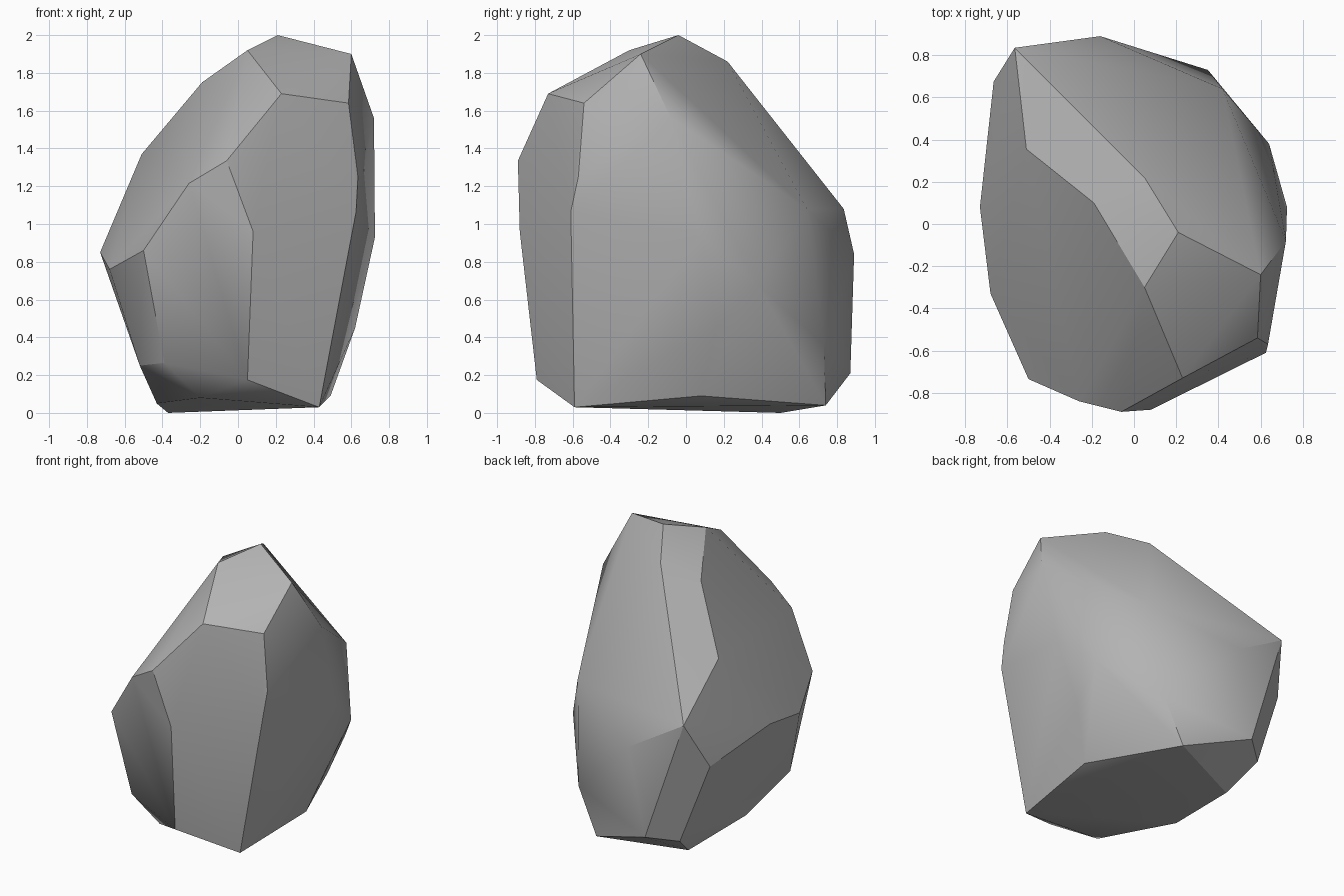
import bpy
import bmesh
from math import radians

# Remove the default object
default_cube = bpy.data.objects.get("Cube")
if default_cube:
    bpy.data.objects.remove(default_cube, do_unlink=True)


def make_material(name, colour):
    material = bpy.data.materials.new(name)
    material.use_nodes = True
    material.diffuse_color = colour
    shader = next(n for n in material.node_tree.nodes if n.type == 'BSDF_PRINCIPLED')
    shader.inputs["Base Color"].default_value = colour
    shader.inputs["Roughness"].default_value = 0.9
    return material


def carve_notch(bm, rim, depth_point):
    """Open the faces spanned by the rim and fold them inward to one point."""
    opened = [face for face in bm.faces if set(face.verts) <= set(rim)]
    bmesh.ops.delete(bm, geom=opened, context='FACES')
    inner = bm.verts.new(depth_point)
    for edge in [e for e in bm.edges if e.is_boundary]:
        bm.faces.new((*edge.verts, inner))


# Corners of the chipped boulder, in bands from the summit to the base
summit = [(.21, -.04, 2), (.05, -.3, 1.92), (.6, -.24, 1.9), (.05, .22, 1.86),
          (-.19, .1, 1.75), (.23, -.73, 1.69), (.585, -.54, 1.64), (.72, -.08, 1.56)]
shoulder = [(-.51, .355, 1.37), (-.26, -.84, 1.215), (-.565, .835, 1.08),
            (.42, .64, 1.08), (.08, -.88, .96), (.725, .08, .93)]
waist = [(-.5, -.735, .86), (-.73, .08, .85), (-.16, .89, .84),
         (-.68, -.33, .76), (-.665, .675, .75), (.64, .38, .68)]
foot = [(.35, .73, .36), (-.39, -.66, .265), (-.52, -.45, .25),
        (-.28, .87, .21), (.05, -.79, .175), (-.455, .72, .17)]
base = [(.49, .08, .09), (-.2, -.61, .08), (-.43, -.08, .05),
        (.2, .74, .04), (.43, -.59, .03), (-.37, .5, 0)]

# Rim of the wedge-shaped crack: front tip, upper lip, side tip, lower lip
crack_rim = [(-.06, -.89, 1.335), (.635, -.57, 1.25), (.62, .16, .45), (.625, -.61, 1.065)]
crack_depth = (.53, -.585, 1.155)

# Boulder body: a hull around the corners, with the crack folded into it
bm = bmesh.new()
rim_verts = [bm.verts.new(corner) for corner in crack_rim]
for corner in summit + shoulder + waist + foot + base:
    bm.verts.new(corner)
bmesh.ops.convex_hull(bm, input=bm.verts[:], use_existing_faces=False)
carve_notch(bm, rim_verts, crack_depth)
bmesh.ops.delete(bm, geom=[v for v in bm.verts if not v.link_faces], context='VERTS')
bmesh.ops.recalc_face_normals(bm, faces=bm.faces[:])

mesh = bpy.data.meshes.new("boulder")
bm.to_mesh(mesh)
bm.free()
boulder = bpy.data.objects.new("boulder", mesh)
bpy.context.collection.objects.link(boulder)
mesh.materials.append(make_material("stone grey", (.45, .45, .45, 1)))

# Soft facets with crisp ridges
bpy.ops.object.select_all(action='DESELECT')
boulder.select_set(True)
bpy.context.view_layer.objects.active = boulder
bpy.ops.object.shade_smooth_by_angle(angle=radians(30))
